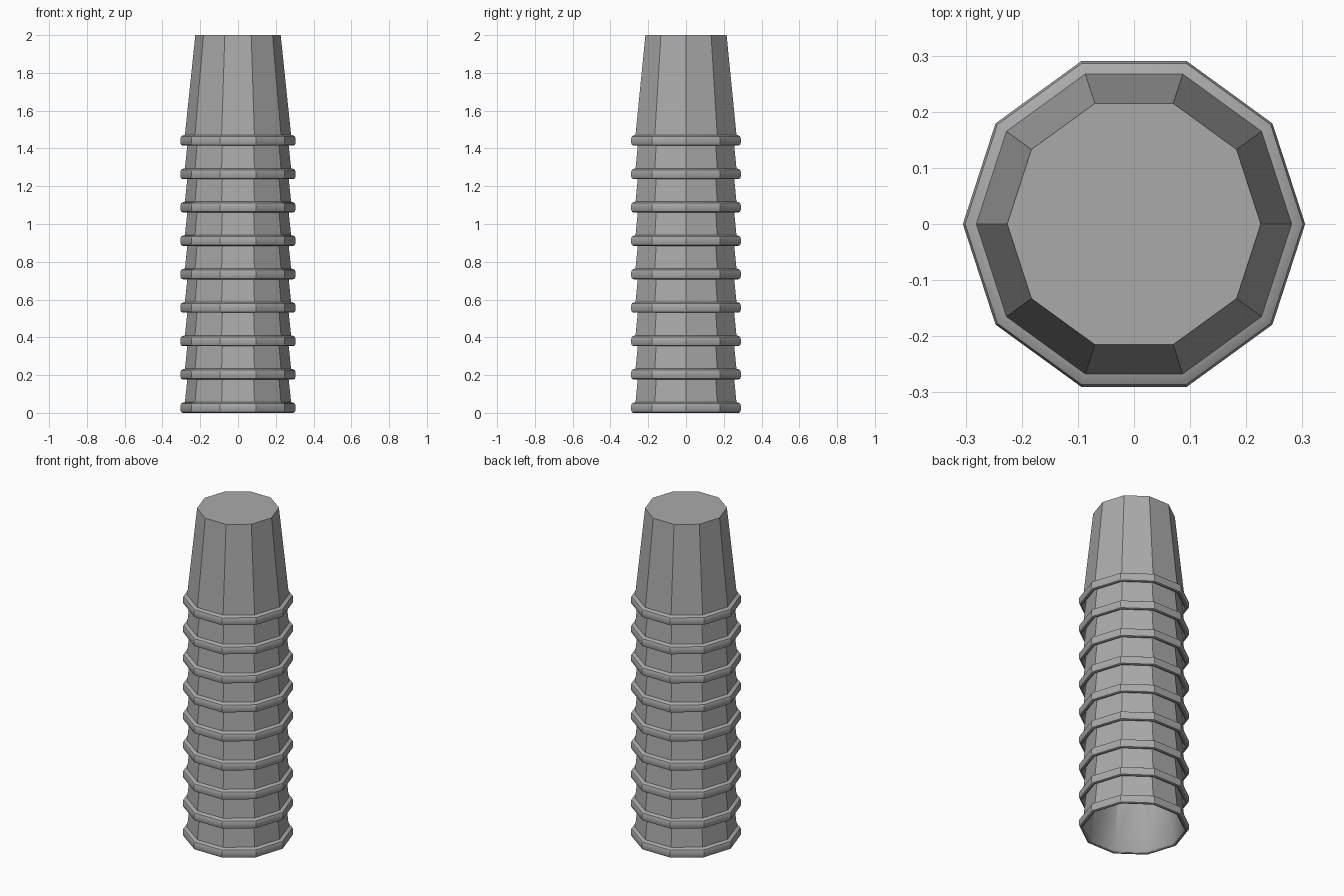
import bpy, bmesh, math

SIDES = 10
CUPS = 9
HEIGHT = 0.585
PITCH = (2.0 - HEIGHT) / (CUPS - 1)

cube = bpy.data.objects.get("Cube")
if cube:
    bpy.data.objects.remove(cube, do_unlink=True)

grey = bpy.data.materials.new("plain_grey")
grey.use_nodes = True
colour = (0.4, 0.4, 0.4, 1)
grey.diffuse_color = colour
grey.node_tree.nodes["Principled BSDF"].inputs["Base Color"].default_value = colour

# Cup section (radius, height): inner wall, rolled rim, outer wall
profile = [
    (0.219, HEIGHT - 0.008), (0.276, 0.012), (0.283, 0.003),
    (0.292, 0.0), (0.301, 0.004), (0.305, 0.014), (0.305, 0.038),
    (0.301, 0.049), (0.292, 0.054), (0.281, 0.057), (0.226, HEIGHT),
]


def ring(bm, radius, z):
    angles = [2 * math.pi * i / SIDES for i in range(SIDES)]
    return [bm.verts.new((radius * math.cos(a), radius * math.sin(a), z)) for a in angles]


# Upturned faceted cup, open underneath
bm = bmesh.new()
rings = [ring(bm, r, z) for r, z in profile]
for low, high in zip(rings, rings[1:]):
    for i in range(SIDES):
        j = (i + 1) % SIDES
        bm.faces.new((low[i], low[j], high[j], high[i]))
bm.faces.new(rings[0])
bm.faces.new(rings[-1])
bmesh.ops.recalc_face_normals(bm, faces=bm.faces)
mesh = bpy.data.meshes.new("stacked_cup")
bm.to_mesh(mesh)
bm.free()
mesh.materials.append(grey)

# Nested stack of cups sharing one mesh
for k in range(CUPS):
    cup = bpy.data.objects.new(f"cup_{k + 1}", mesh)
    cup.location.z = k * PITCH
    bpy.context.collection.objects.link(cup)

# Soft rim, crisp facets
bpy.ops.object.select_all(action="DESELECT")
cup.select_set(True)
bpy.context.view_layer.objects.active = cup
bpy.ops.object.shade_smooth_by_angle(angle=math.radians(32))
